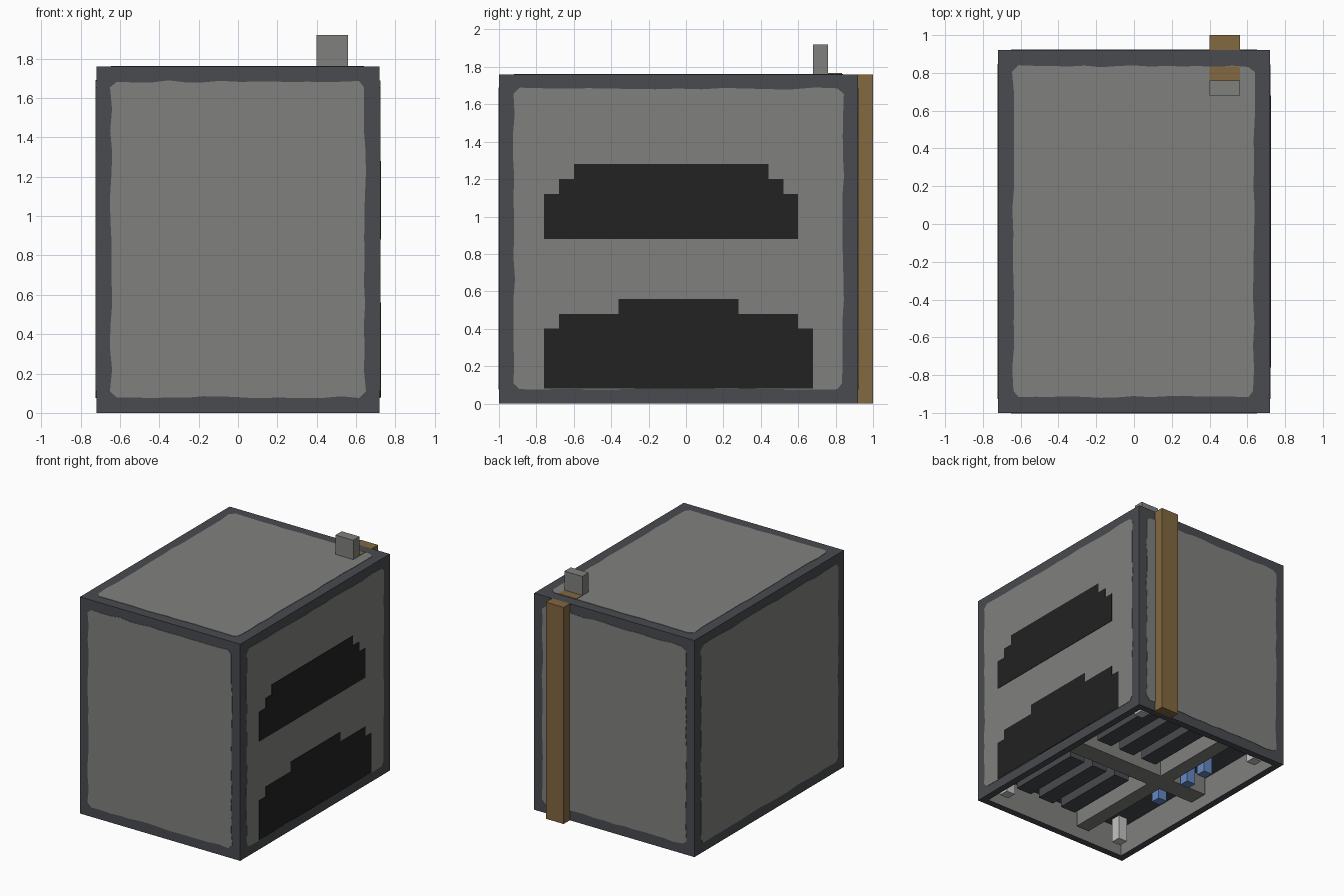
import bpy, bmesh, random
from mathutils import Vector

random.seed(4)
old = bpy.data.objects.get("Cube")
if old:
    bpy.data.objects.remove(old)


def material(name, rgb):
    m = bpy.data.materials.new(name)
    m.use_nodes = True
    m.diffuse_color = (*rgb, 1)
    m.node_tree.nodes["Principled BSDF"].inputs["Base Color"].default_value = (*rgb, 1)
    return m


SLATE = material("slate border", (0.065, 0.07, 0.08))
STONE = material("stone grey", (0.217, 0.217, 0.21))
WOOD = material("brown wood", (0.223, 0.138, 0.051))
SOOT = material("soot black", (0.016, 0.016, 0.016))
PALE = material("pale stone", (0.55, 0.55, 0.54))
BLUE = material("blue glass", (0.13, 0.25, 0.55))

W, FRONT, BACK, TOP = 0.72, -1.0, 0.92, 1.76   # casing extents
RIM, CEIL = 0.08, 0.24                         # underside recess


def finish(bm, name, *mats):
    mesh = bpy.data.meshes.new(name)
    bm.to_mesh(mesh)
    bm.free()
    for m in mats:
        mesh.materials.append(m)
    ob = bpy.data.objects.new(name, mesh)
    bpy.context.collection.objects.link(ob)
    return ob


def box_bm(x, y, z):
    bm = bmesh.new()
    bmesh.ops.create_cube(bm, size=1)
    for v in bm.verts:
        v.co = [r[0] if c < 0 else r[1] for c, r in zip(v.co, (x, y, z))]
    return bm


def box(name, x, y, z, mat):
    return finish(box_bm(x, y, z), name, mat)


def plate(name, outline, place, normal, thick, mat):
    """Thin plate: a 2D outline placed on a face and raised along its normal."""
    bm = bmesh.new()
    face = bm.faces.new([bm.verts.new(place(u, v)) for u, v in outline])
    ext = bmesh.ops.extrude_face_region(bm, geom=[face])["geom"]
    bmesh.ops.translate(bm, vec=Vector(normal) * thick,
                        verts=[g for g in ext if isinstance(g, bmesh.types.BMVert)])
    bmesh.ops.recalc_face_normals(bm, faces=bm.faces)
    return finish(bm, name, mat)


def worn_outline(u0, u1, v0, v1, cut=0.03, steps=14):
    """Rectangle with clipped corners and slightly uneven sides."""
    corners = [Vector(c) for c in ((u0, v0), (u1, v0), (u1, v1), (u0, v1))]
    pts = []
    for i, a in enumerate(corners):
        b = corners[(i + 1) % 4]
        d = (b - a).normalized()
        side = Vector((-d.y, d.x))
        for k in range(steps + 1):
            p = a + d * cut + (b - a - d * 2 * cut) * (k / steps)
            pts.append(p + side * random.uniform(-0.006, 0.006))
    return pts


def stepped_outline(base, tiers):
    """Stepped opening: tiers of (left, right, top) from the bottom up."""
    left, right, z = [], [], base
    for a, b, top in tiers:
        left += [(a, z), (a, top)]
        right += [(b, z), (b, top)]
        z = top
    return right + left[::-1]


# Casing, recessed from below
bm = box_bm((-W, W), (FRONT, BACK), (0, TOP))
bm.normal_update()
floor = [f for f in bm.faces if f.normal.z < -0.5]
bmesh.ops.inset_region(bm, faces=floor, thickness=RIM)
up = bmesh.ops.extrude_discrete_faces(bm, faces=floor)["faces"]
bmesh.ops.translate(bm, vec=(0, 0, CEIL), verts=up[0].verts)
for f in bm.faces:
    z = f.calc_center_median().z
    f.material_index = 1 if 0.01 < z < CEIL - 0.01 else 0
finish(bm, "casing", SLATE, STONE)

# Worn stone panels on the five outer faces
SKIN = 0.003
sides = {"right_panel": (W, 1), "left_panel": (-W, -1)}
for name, (x, s) in sides.items():
    plate(name, worn_outline(-0.92, 0.84, 0.08, 1.685),
          lambda u, v, x=x: (x, u, v), (s, 0, 0), SKIN, STONE)
for name, y, s in (("front_panel", FRONT, -1), ("back_panel", BACK, 1)):
    plate(name, worn_outline(-0.645, 0.645, 0.08, 1.685),
          lambda u, v, y=y: (u, y, v), (0, s, 0), SKIN, STONE)
plate("top_panel", worn_outline(-0.64, 0.635, -0.915, 0.835),
      lambda u, v: (u, v, TOP), (0, 0, 1), SKIN, STONE)

# Dark stepped openings on the side
openings = {
    "upper_opening": (0.88, [(-0.76, 0.6, 1.12), (-0.68, 0.52, 1.2), (-0.6, 0.44, 1.28)]),
    "lower_opening": (0.08, [(-0.76, 0.68, 0.4), (-0.68, 0.6, 0.48), (-0.36, 0.28, 0.56)]),
}
for name, (base, tiers) in openings.items():
    plate(name, stepped_outline(base, tiers),
          lambda u, v: (W, u, v), (1, 0, 0), 0.006, SOOT)

# Wooden post on the back, its top inlay, and the small stone block
POST = (0.4, 0.56)
box("back_post", POST, (BACK, 1.0), (0, TOP), WOOD)
box("top_inlay", POST, (0.76, 0.835), (TOP - 0.02, TOP + 0.006), WOOD)
box("top_block", POST, (0.68, 0.76), (TOP, 1.92), STONE)

# Underside: cross beam, lengthwise beams and dark slats
box("cross_beam", (-W + RIM, W - RIM), (-0.08, 0.08), (0.08, CEIL), STONE)
box("long_beam", (-0.32, -0.2), (FRONT + RIM, BACK - RIM), (0.08, CEIL), STONE)
for half, y in (("front", (-0.8, -0.16)), ("back", (0.16, 0.74))):
    for i in range(3):
        x = -0.08 + 0.22 * i
        box(f"{half}_slat_{i + 1}", (x, x + 0.14), y, (0.1, CEIL), SLATE)

# Underside: pale corner blocks and blue inserts
for i, x in enumerate((-0.56, 0.56)):
    for j, y in enumerate((-0.84, 0.76)):
        box(f"corner_block_{i * 2 + j + 1}", (x - 0.04, x + 0.04),
            (y - 0.04, y + 0.04), (0.04, CEIL), PALE)
for i, y in enumerate((-0.2, 0.14, 0.34)):
    box(f"blue_insert_{i + 1}", (-0.46, -0.38), (y - 0.04, y + 0.04), (0.06, CEIL), BLUE)
